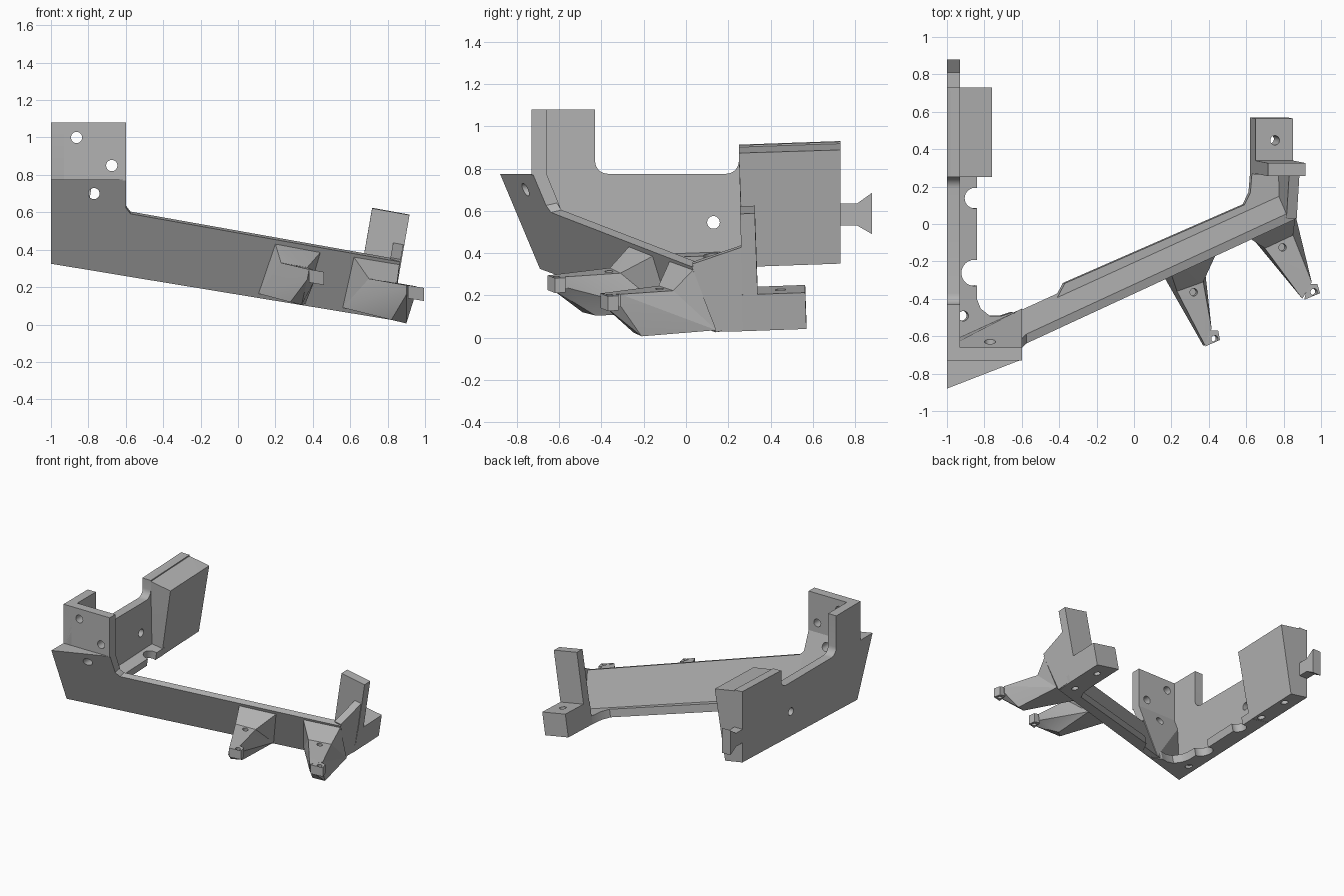
import bpy, bmesh, math
from mathutils import Vector

if "Cube" in bpy.data.objects:
    bpy.data.objects.remove(bpy.data.objects["Cube"])

mat = bpy.data.materials.new("plain_grey")
mat.diffuse_color = (0.45, 0.45, 0.45, 1)
mat.use_nodes = True
mat.node_tree.nodes["Principled BSDF"].inputs["Base Color"].default_value = mat.diffuse_color
parts = {}


def finish(name, bm):
    bmesh.ops.dissolve_limit(bm, angle_limit=0.005, verts=bm.verts[:], edges=bm.edges[:])
    bmesh.ops.recalc_face_normals(bm, faces=bm.faces[:])
    me = bpy.data.meshes.new(name)
    bm.to_mesh(me)
    bm.free()
    me.materials.append(mat)
    ob = bpy.data.objects.new(name, me)
    bpy.context.collection.objects.link(ob)
    parts[name] = ob
    return ob


def hull(name, pts):
    bm = bmesh.new()
    for p in pts:
        bm.verts.new(p)
    r = bmesh.ops.convex_hull(bm, input=bm.verts[:])
    junk = [g for g in set(r["geom_interior"] + r["geom_unused"]) if isinstance(g, bmesh.types.BMVert)]
    if junk:
        bmesh.ops.delete(bm, geom=junk, context='VERTS')
    return finish(name, bm)


def prism(name, pts, vec):
    bm = bmesh.new()
    lo = [bm.verts.new(p) for p in pts]
    hi = [bm.verts.new(Vector(p) + Vector(vec)) for p in pts]
    bm.faces.new(lo)
    bm.faces.new(hi[::-1])
    n = len(pts)
    for i in range(n):
        bm.faces.new((lo[i], lo[(i + 1) % n], hi[(i + 1) % n], hi[i]))
    return finish(name, bm)


def base(x, y):                       # tilted underside shared by every part
    return 0.325 - 0.181 * (x + 1) + 0.036 * (y + 0.69)


def front(x, z):                      # point on the leaning front face
    return (x, -0.88 + 0.3875 * (x + 1) + 0.42 * (0.775 - z), z)


UP = Vector((0.175, -0.035, 1))       # direction square to the underside


def slab(name, outline, height):
    return prism(name, [(x, y, base(x, y)) for x, y in outline], UP * height)


def arc(cx, cz, r, a0, a1, n=7):
    return [(cx + r * math.cos(math.radians(a0 + (a1 - a0) * i / n)),
             cz + r * math.sin(math.radians(a0 + (a1 - a0) * i / n))) for i in range(n + 1)]


def cut(names, centre, axis, r, length):
    """Bore a round hole through the named parts."""
    bm = bmesh.new()
    bmesh.ops.create_cone(bm, cap_ends=True, segments=28, radius1=r, radius2=r, depth=length)
    rot = Vector(axis).to_track_quat('Z', 'Y').to_matrix()
    for v in bm.verts:
        v.co = rot @ v.co + Vector(centre)
    me = bpy.data.meshes.new("cutter")
    bm.to_mesh(me)
    bm.free()
    tool = bpy.data.objects.new("cutter", me)
    tool.hide_render = True
    bpy.context.collection.objects.link(tool)
    for n in names:
        ob = parts[n]
        m = ob.modifiers.new("hole", 'BOOLEAN')
        m.operation, m.solver, m.object = 'DIFFERENCE', 'EXACT', tool
        bpy.context.view_layer.update()
        dg = bpy.context.evaluated_depsgraph_get()
        new = bpy.data.meshes.new_from_object(ob.evaluated_get(dg))
        ob.modifiers.clear()
        ob.data = new
    bpy.data.objects.remove(tool)


# Left side plate with its tall front ear and filleted window
side = [(-0.66, 0.332), (-0.73, 0.775), (-0.73, 1.08), (-0.43, 1.08)]
side += arc(-0.37, 0.835, 0.06, 180, 270) + arc(0.19, 0.835, 0.06, 270, 360)
side += [(0.25, 0.91), (0.73, 0.927), (0.73, 0.376)]
prism("side_plate", [(-1, y, z) for y, z in side], (0.07, 0, 0))

# Front ear and the wedge below it
prism("front_ear", [(-1, -0.73, 0.77), (-0.6, -0.73, 0.77), (-0.6, -0.73, 1.08), (-1, -0.73, 1.08)], (0, 0.07, 0))
inner = [Vector(front(x, z)) + Vector((0, 0.06, 0)) for x, z in ((-1, 0.335), (-0.6, 0.27))]
hull("corner_wedge", [front(-1, 0.325), front(-1, 0.775), front(-0.6, 0.775), front(-0.6, 0.259),
                      (-1, -0.66, 0.775), (-0.6, -0.66, 0.775)] + inner)

# Long leaning beam wall
wall = [(-0.62, 0.262), (-0.62, 0.64), (-0.6, 0.625), (-0.575, 0.592), (0.867, 0.335), (0.82, 0.025)]
prism("beam_wall", [front(x, z) for x, z in wall], (0, 0.05, 0.012))

# Floor flange running round the inside
floor = [(-1, -0.69), (0.81, 0.138), (0.82, 0.27), (0.62, 0.27), (0.612, 0.17), (0.58, 0.105),
         (-0.38, -0.315), (-0.42, -0.39), (-0.48, -0.45), (-0.54, -0.475), (-0.6, -0.48),
         (-0.66, -0.47), (-0.72, -0.49), (-0.78, -0.49), (-0.83, -0.45), (-0.85, -0.40),
         (-0.85, 0.3), (-1, 0.3)]
slab("floor_flange", floor, 0.06)

# Rear block and its dovetail
hull("rear_block", [(x, y, z) for x, y, z in (
    (-1, 0.265, 0.36), (-1, 0.73, 0.376), (-0.85, 0.27, 0.334), (-0.85, 0.73, 0.35),
    (-1, 0.25, 0.913), (-1, 0.73, 0.93), (-0.76, 0.25, 0.873), (-0.76, 0.73, 0.888))])
tail = [(0.72, 0.53), (0.81, 0.53), (0.88, 0.49), (0.88, 0.685), (0.81, 0.635), (0.72, 0.635)]
prism("dovetail", [(-1, y, z) for y, z in tail], (0.07, 0, 0))

# Right end: foot pad, upright tab and closing wall
slab("foot_pad", [(0.62, 0.27), (0.82, 0.27), (0.82, 0.57), (0.62, 0.57)], 0.172)
slab("upright_tab", [(0.62, 0.275), (0.82, 0.275), (0.82, 0.345), (0.62, 0.345)], 0.555)
end = [(0.87, 0.03, 0.348), (0.885, 0.27, 0.43), (0.82, 0.285, 0.04), (0.82, 0.138, 0.028)]
prism("end_wall", end, (-0.055, 0, 0.01))

# Two forward arms: flared root, tapering body, end tab
arms = {
    "inner": dict(
        ridge=[(0.2, 0.43), (0.44, 0.385)], foot=[(0.11, 0.165), (0.36, 0.11)],
        knee=[(0.23, -0.36, 0.33), (0.37, -0.31, 0.305)],
        tip=[(0.38, -0.65, 0.295), (0.415, -0.56, 0.288)],
        low=[(0.37, -0.65, 0.24), (0.41, -0.56, 0.235)],
        belly=[(0.28, -0.49, 0.12), (0.34, -0.43, 0.105)],
        tab=((0.38, -0.655), (0.46, -0.62), (0.45, -0.57), (0.40, -0.57)), tab_z=(0.295, 0.225)),
    "outer": dict(
        ridge=[(0.62, 0.36), (0.863, 0.32)], foot=[(0.56, 0.09), (0.84, 0.035)],
        knee=[(0.70, -0.13, 0.245), (0.85, -0.06, 0.222)],
        tip=[(0.9, -0.40, 0.21), (0.95, -0.31, 0.205)],
        low=[(0.9, -0.40, 0.16), (0.945, -0.31, 0.15)],
        belly=[(0.82, -0.25, 0.025), (0.9, -0.21, 0.006)],
        tab=((0.91, -0.405), (0.995, -0.37), (0.98, -0.32), (0.93, -0.32)), tab_z=(0.21, 0.14)),
}
for k, a in arms.items():
    ridge = [front(*p) for p in a["ridge"]]
    foot = [front(*p) for p in a["foot"]]
    hull(k + "_arm_root", ridge + foot + a["knee"])
    hull(k + "_arm", a["knee"] + a["tip"] + a["low"] + a["belly"] + foot)
    zt, zb = a["tab_z"]
    x0 = a["tab"][0][0]
    hull(k + "_arm_tab", [(x, y, z - 0.17 * (x - x0)) for x, y in a["tab"] for z in (zt, zb)])
    tx = sum(p[0] for p in a["tab"]) / 4 + 0.01
    ty = sum(p[1] for p in a["tab"]) / 4 - 0.01
    cut([k + "_arm_tab", k + "_arm"], (tx, ty, zt), UP, 0.018, 0.4)
    kx, ky, kz = (Vector(a["knee"][0]) + Vector(a["knee"][1])) / 2 + Vector((0.02, -0.03, 0))
    cut([k + "_arm"], (kx, ky, kz), UP, 0.02, 0.1)

# Bolt holes
for x, z in ((-0.863, 1.0), (-0.675, 0.85)):
    cut(["front_ear"], (x, -0.7, z), (0, 1, 0), 0.03, 0.3)
cut(["corner_wedge"], (-0.77, -0.7, 0.7), (0, 1, 0), 0.03, 0.6)
cut(["side_plate"], (-0.96, 0.13, 0.545), (1, 0, 0), 0.03, 0.3)
cut(["foot_pad"], (0.74, 0.45, 0.15), UP, 0.025, 0.5)
cut(["floor_flange"], (-0.92, -0.49, 0.33), UP, 0.027, 0.3)
cut(["floor_flange"], (0.72, 0.2, 0.06), UP, 0.025, 0.06)
for y in (0.34, 0.6):
    cut(["rear_block"], (-0.9, y, 0.35), UP, 0.027, 0.16)

# Round reliefs in the flange edge
cut(["floor_flange"], (-0.86, 0.14, 0.34), UP, 0.055, 0.3)
cut(["floor_flange"], (-0.86, -0.26, 0.34), UP, 0.07, 0.3)

# Smooth bores and fillets, keep hard edges
for ob in parts.values():
    ob.select_set(True)
bpy.context.view_layer.objects.active = parts["side_plate"]
bpy.ops.object.shade_smooth_by_angle(angle=math.radians(25))
